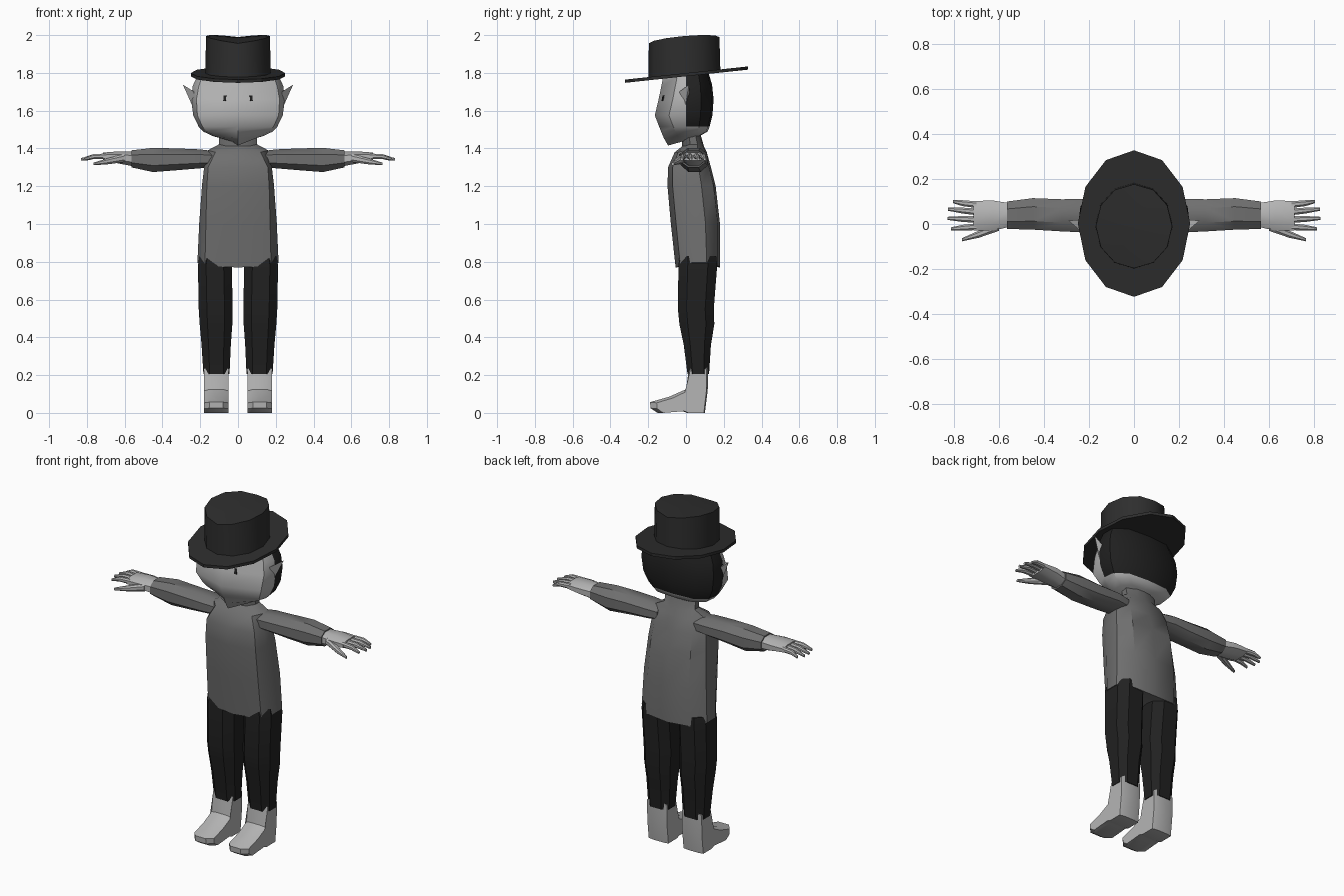
import bpy, bmesh, math
from mathutils import Vector

if "Cube" in bpy.data.objects:
    bpy.data.objects.remove(bpy.data.objects["Cube"])


def material(name, v):
    m = bpy.data.materials.new(name)
    m.diffuse_color = (v, v, v, 1)
    m.use_nodes = True
    m.node_tree.nodes["Principled BSDF"].inputs["Base Color"].default_value = m.diffuse_color
    return m


SKIN = material("light grey", 0.46)
SHIRT = material("mid grey", 0.16)
HAT = material("charcoal", 0.027)
DARK = material("near black", 0.015)


def finish(name, bm, mats, angle=38):
    bmesh.ops.recalc_face_normals(bm, faces=bm.faces[:])
    me = bpy.data.meshes.new(name)
    bm.to_mesh(me)
    bm.free()
    for m in mats:
        me.materials.append(m)
    for p in me.polygons:
        p.use_smooth = True
    me.set_sharp_from_angle(angle=math.radians(angle))
    ob = bpy.data.objects.new(name, me)
    bpy.context.collection.objects.link(ob)
    return ob


def add_loft(bm, rings, sx=1):
    """Skin a list of equal-length rings, closing both ends."""
    loops = [[bm.verts.new((sx * x, y, z)) for x, y, z in r] for r in rings]
    n = len(loops[0])
    for a, b in zip(loops, loops[1:]):
        for i in range(n):
            j = (i + 1) % n
            bm.faces.new((a[i], a[j], b[j], b[i]))
    for loop in (loops[0], loops[-1]):
        c = bm.verts.new(sum((v.co for v in loop), Vector()) / n)
        for i in range(n):
            bm.faces.new((loop[i], loop[(i + 1) % n], c))


def pair(name, lofts, mat):
    """One object per side, mirrored in x."""
    for side, sx in (("left", 1), ("right", -1)):
        bm = bmesh.new()
        for rings in lofts:
            add_loft(bm, rings, sx)
        finish(side + "_" + name, bm, [mat])


def octagon(a0, a1, b0, b1, k=0.27):
    da, db = (a1 - a0) * k, (b1 - b0) * k
    return [(a0 + da, b0), (a1 - da, b0), (a1, b0 + db), (a1, b1 - db),
            (a1 - da, b1), (a0 + da, b1), (a0, b1 - db), (a0, b0 + db)]


def x_ring(x, *box):
    return [(x, y, z) for y, z in octagon(*box)]


def mirrored_ring(half):
    """Half outline from front centre to back centre -> full ring."""
    return half + [(-x, y, z) for x, y, z in half[-2:0:-1]]


# Shirt: z, half width, flat front half width, front y, back y
bm = bmesh.new()
rings = []
for z, w, f, yf, yb in [(0.785, .215, .175, -.055, .18), (1.0, .205, .17, -.08, .18),
                        (1.2, .19, .165, -.098, .157), (1.3, .178, .158, -.095, .132),
                        (1.38, .16, .12, -.06, .11), (1.412, .10, .06, -.02, .095),
                        (1.48, .10, .06, -.02, .075)]:
    s = (yb - yf) / .235
    dip = -.015 if z < .8 else 0
    rings.append(mirrored_ring([(0, yf, z + dip), (f, yf + .025 * s, z + dip / 2),
                                (w, yf + .085 * s, z + .01), (w, yb - .07 * s, z + .01),
                                (f * .8, yb - .01 * s, z + dip / 2), (0, yb, z + dip)]))
add_loft(bm, rings)
finish("shirt", bm, [SHIRT])

# Sleeves: x, y range, z range
pair("sleeve", [[x_ring(*r) for r in [
    (.12, -.03, .10, 1.30, 1.385), (.20, -.038, .112, 1.295, 1.395),
    (.32, -.033, .11, 1.285, 1.40), (.45, -.025, .115, 1.275, 1.403),
    (.565, -.022, .10, 1.30, 1.39)]]], SHIRT)

# Hands: palm, four fingers and thumb
palm = [x_ring(*r) for r in [(.55, -.012, .092, 1.305, 1.383), (.63, -.03, .105, 1.32, 1.385),
                             (.715, -.03, .102, 1.335, 1.378)]]


def finger(path):
    return [x_ring(x, y - h, y + h, z - h, z + h) for x, y, z, h in path]


digits = [finger([(.70, y0, 1.358, .015), (.765, (y0 + y1) / 2, 1.357, .013),
                  (x1, y1, 1.342, .007)])
          for y0, y1, x1 in [(.086, .10, .805), (.054, .066, .828),
                             (.020, .025, .83), (-.012, -.022, .815)]]
thumb = finger([(.60, -.008, 1.35, .022), (.69, -.045, 1.332, .016), (.765, -.07, 1.318, .007)])
pair("hand", [palm] + digits + [thumb], SKIN)

# Trouser legs: z, x range, y range
pair("trouser_leg", [[[(x, y, z) for x, y in octagon(*box, k=.24)] for z, *box in [
    (.83, .03, .205, -.035, .16), (.78, .033, .212, -.04, .165), (.55, .028, .208, -.043, .147),
    (.47, .03, .203, -.035, .15), (.36, .038, .193, -.012, .132), (.205, .045, .183, .008, .122)]]],
     DARK)

# Boots: side profile (y, z) lofted across the width
profile = [(.10, 0), (.005, 0), (-.02, .01), (-.15, 0), (-.188, .025), (-.19, .057),
           (-.09, .085), (0, .125), (.018, .25), (.118, .25), (.115, .12)]
boot = [[(x, .06 + (y - .06) * s, z * (s + .07 if s < 1 else 1)) for y, z in profile]
        for x, s in [(.05, .86), (.08, 1), (.15, 1), (.18, .86)]]
pair("boot", [boot], SKIN)

# Head: z, slope along y, front y, cheek half width, side half width, back y
bm = bmesh.new()
rings = []
for z, k, yf, f, w, yb in [(1.442, .28, -.095, .03, .05, .05), (1.466, .1, -.117, .115, .135, .09),
                           (1.49, 0, -.132, .165, .185, .115), (1.515, 0, -.142, .188, .208, .125),
                           (1.575, 0, -.165, .215, .237, .14), (1.66, 0, -.145, .22, .248, .146),
                           (1.73, .05, -.132, .208, .24, .138), (1.785, .107, -.122, .19, .215, .12)]:
    half = [(0, yf), (f, yf + .075), (w, 0), (w * .96, yb * .55), (w * .62, yb * .93), (0, yb)]
    rings.append(mirrored_ring([(x, y, z + k * y) for x, y in half]))
add_loft(bm, rings)
for fc in bm.faces:  # hair covers the back of the head
    c = fc.calc_center_median()
    fc.material_index = int(c.y > .015 and c.z > 1.515)
finish("head", bm, [SKIN, DARK])

# Pointed ears and small eyes
for side, sx in (("left", 1), ("right", -1)):
    bm = bmesh.new()
    vs = [bm.verts.new((sx * x, y, z)) for x, y, z in
          [(.232, -.035, 1.70), (.235, -.005, 1.61), (.232, .02, 1.69), (.292, .015, 1.738)]]
    bmesh.ops.convex_hull(bm, input=vs)
    finish(side + "_ear", bm, [SKIN])

    bm = bmesh.new()
    bmesh.ops.create_cube(bm, size=1)
    bmesh.ops.scale(bm, vec=(.014, .006, .03), verts=bm.verts[:])
    eye = finish(side + "_eye", bm, [DARK])
    eye.location = (sx * .07, -.122, 1.665)
    eye.rotation_euler = (-.2, 0, sx * .33)


# Hat: tilted twelve-sided brim and a crown with a dipped top
def ellipse(rx, ry, cy, height):
    pts = []
    for i in range(12):
        a = math.tau * i / 12
        x, y = rx * math.sin(a), cy + ry * math.cos(a)
        pts.append((x, y, height(x, y)))
    return pts


bm = bmesh.new()
add_loft(bm, [ellipse(.25, .326, .002, lambda x, y, h=h: h + .107 * y) for h in (1.782, 1.799)])
finish("hat_brim", bm, [HAT], 30)

bm = bmesh.new()
top = ellipse(.17, .187, -.01, lambda x, y: 1.974 + .09 * y + .022 * abs(x) / .17)
add_loft(bm, [ellipse(.172, .19, -.008, lambda x, y: 1.79 + .107 * y), top])
finish("hat_crown", bm, [HAT], 35)
